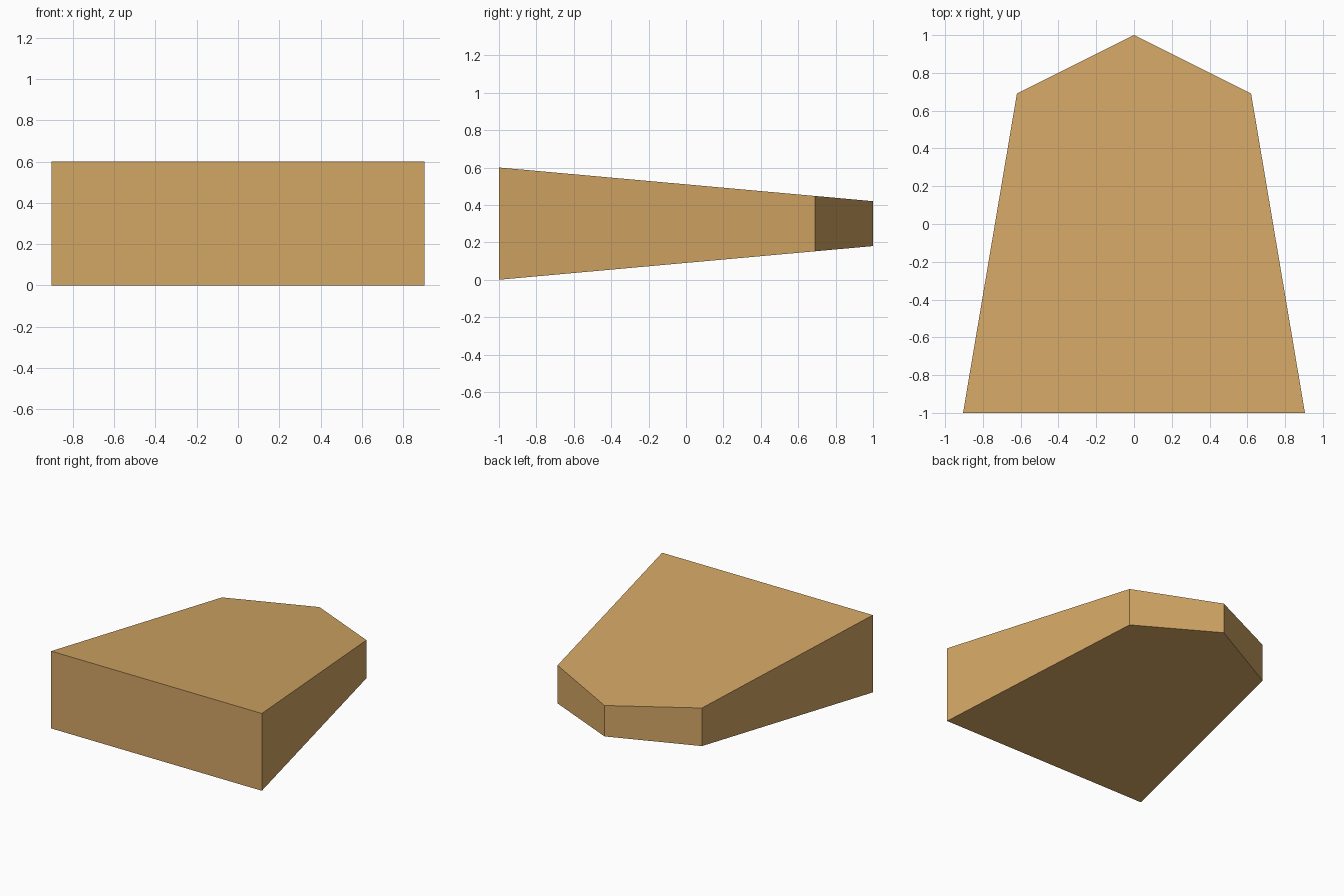
import bpy, bmesh

if "Cube" in bpy.data.objects:
    bpy.data.objects.remove(bpy.data.objects["Cube"])

# Half outline of the wedge-shaped piece seen from above (x, y)
half = [(0.905, -1.0), (0.62, 0.69)]
outline = half + [(0.0, 1.0)] + [(-x, y) for x, y in reversed(half)]


def half_thickness(y):
    # Thick at the front (0.6), thin at the back tip (0.24)
    return 0.21 - 0.09 * y


bm = bmesh.new()

# Sloping bottom and top faces
bottom = [bm.verts.new((x, y, 0.3 - half_thickness(y))) for x, y in outline]
top = [bm.verts.new((x, y, 0.3 + half_thickness(y))) for x, y in outline]
bm.faces.new(bottom[::-1])
bm.faces.new(top)

# Side walls
n = len(outline)
for i in range(n):
    j = (i + 1) % n
    bm.faces.new((bottom[i], bottom[j], top[j], top[i]))
bmesh.ops.recalc_face_normals(bm, faces=bm.faces)

mesh = bpy.data.meshes.new("wooden_game_piece")
bm.to_mesh(mesh)
bm.free()
piece = bpy.data.objects.new("wooden_game_piece", mesh)
bpy.context.collection.objects.link(piece)

# Light wood colour
wood = bpy.data.materials.new("light_wood")
wood.diffuse_color = (0.65, 0.38, 0.13, 1.0)
wood.use_nodes = True
wood.node_tree.nodes["Principled BSDF"].inputs["Base Color"].default_value = wood.diffuse_color
mesh.materials.append(wood)
